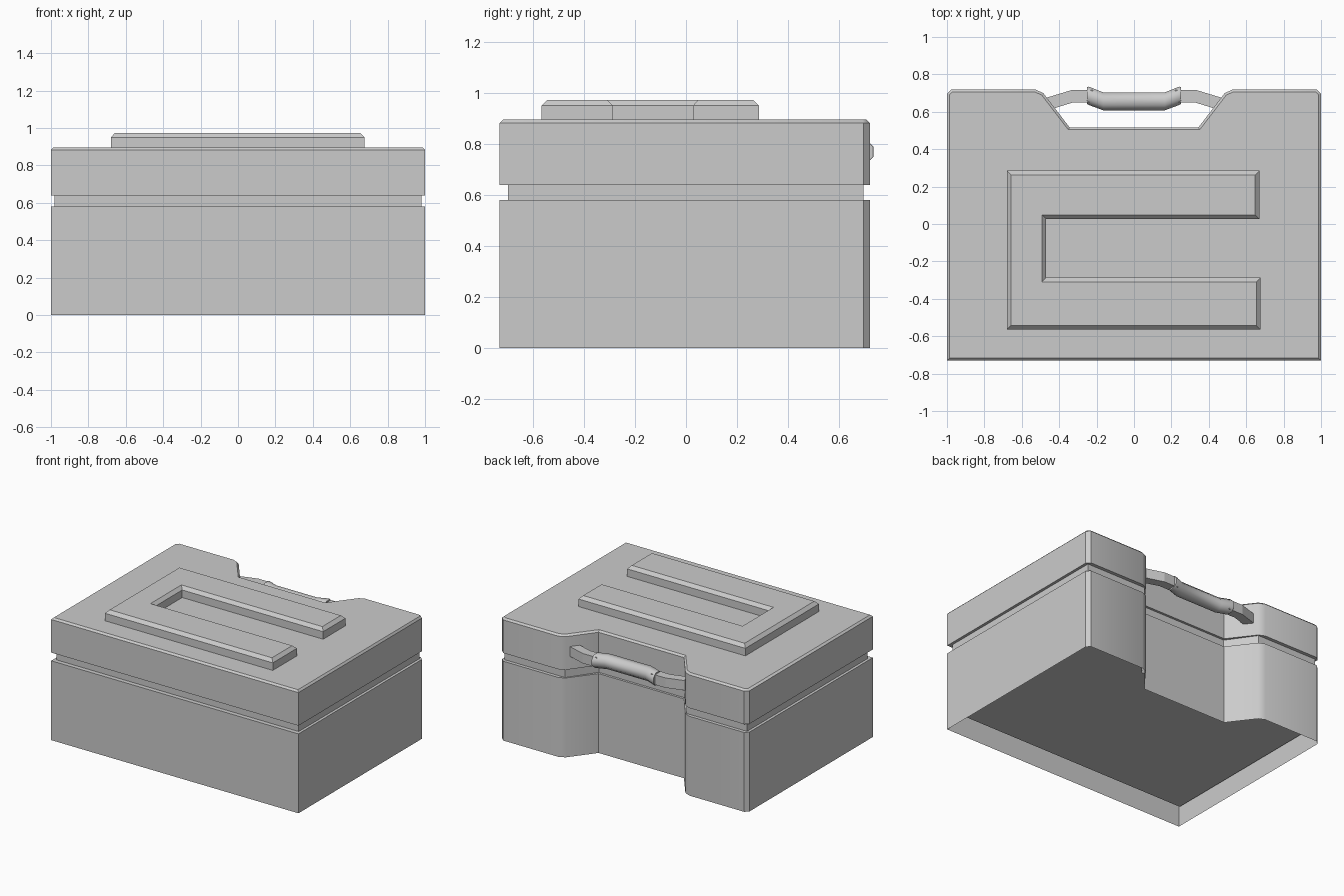
import bpy, bmesh, math
from mathutils import Vector

if "Cube" in bpy.data.objects:
    bpy.data.objects.remove(bpy.data.objects["Cube"])


def finish(name, bm, angle=None):
    bmesh.ops.recalc_face_normals(bm, faces=bm.faces)
    mesh = bpy.data.meshes.new(name)
    bm.to_mesh(mesh)
    bm.free()
    ob = bpy.data.objects.new(name, mesh)
    bpy.context.collection.objects.link(ob)
    if angle:
        bpy.ops.object.select_all(action='DESELECT')
        bpy.context.view_layer.objects.active = ob
        ob.select_set(True)
        bpy.ops.object.shade_smooth_by_angle(angle=math.radians(angle))
    return ob


def inset(pts, dx, dy):
    """Move each edge of a counter-clockwise outline inward, re-mitring corners."""
    lines = []
    for i, p in enumerate(pts):
        a, b = Vector(p), Vector(pts[(i + 1) % len(pts)])
        e = (b - a).normalized()
        n = Vector((-e.y, e.x))
        lines.append((n, n.dot(a) + dx * n.x ** 2 + dy * n.y ** 2))
    out = []
    for i in range(len(pts)):
        (n, c), (m, d) = lines[i - 1], lines[i]
        det = n.x * m.y - n.y * m.x
        out.append(((c * m.y - n.y * d) / det, (n.x * d - c * m.x) / det))
    return out


def loft(bm, rings, cap_start=True, cap_end=True):
    loops = [[bm.verts.new(p) for p in r] for r in rings]
    n = len(loops[0])
    for a, b in zip(loops, loops[1:]):
        for i in range(n):
            j = (i + 1) % n
            bm.faces.new((a[i], a[j], b[j], b[i]))
    if cap_start:
        bm.faces.new(loops[0][::-1])
    if cap_end:
        bm.faces.new(loops[-1])


def stack(name, levels, angle=None, **caps):
    bm = bmesh.new()
    loft(bm, [[(x, y, z) for x, y in pts] for z, pts in levels], **caps)
    return finish(name, bm, angle)


def sweep(name, path, section, z, angle=None, upright=False):
    """Sweep a (width, height) section along (x, y, scale) points at height z."""
    rings = []
    for i, (x, y, s) in enumerate(path):
        a, b = path[max(i - 1, 0)], path[min(i + 1, len(path) - 1)]
        t = Vector((1, 0)) if upright else Vector((b[0] - a[0], b[1] - a[1])).normalized()
        rings.append([(x - t.y * u * s, y + t.x * u * s, z + v * s) for u, v in section])
    bm = bmesh.new()
    loft(bm, rings)
    return finish(name, bm, angle)


def mirrored(half):
    return half + [(-x, y) for x, y in reversed(half)]


# Case outline with the handle notch at the back, and the plainer liner inside it
outline = mirrored([(1, -.73), (1, .695), (.975, .72), (.53, .72), (.485, .7), (.345, .517)])
liner = mirrored([(.98, -.698), (.98, .695), (.492, .695), (.355, .5)])
lip = inset(outline, .024, .036)
rim = inset(outline, .013, .013)

# Open-bottomed base sleeve with a narrow lip
stack("case_base", [(0, outline), (.58, outline), (.58, lip)],
      35, cap_start=False, cap_end=False)

# Bevelled lid with the same lip underneath
stack("case_lid", [(.64, lip), (.64, outline), (.882, outline), (.895, rim)],
      35, cap_start=False)

# Closed liner box, visible in the seam and as the recessed underside
stack("inner_box", [(.13, liner), (.76, liner)])

# Raised lid rib, open to the right
rib = [(-.68, -.565), (.677, -.565), (.677, -.287), (-.47, -.287),
       (-.47, .027), (.67, .027), (.67, .285), (-.68, .285)]
stack("lid_rib", [(.885, rib), (.95, rib), (.973, inset(rib, .022, .022))])

# Handle arms
box = [(-.033, -.036), (.033, -.036), (.033, .036), (-.033, .036)]
for side, label in ((-1, "left"), (1, "right")):
    arm = [(side * x, y, 1) for x, y in ((.47, .64), (.33, .683), (.22, .683))]
    sweep("handle_arm_" + label, arm, box, .77)

# Eight-sided grip with upturned ends
ring = [((k + .5) * math.tau / 8) for k in range(8)]
octagon = [(math.cos(a), math.sin(a)) for a in ring]
end = [(.25, .687, .05), (.241, .685, .053), (.165, .656, .052)]
grip = [(-x, y, s) for x, y, s in end] + end[::-1]
sweep("handle_grip", grip, octagon, .77, 50, upright=True)
